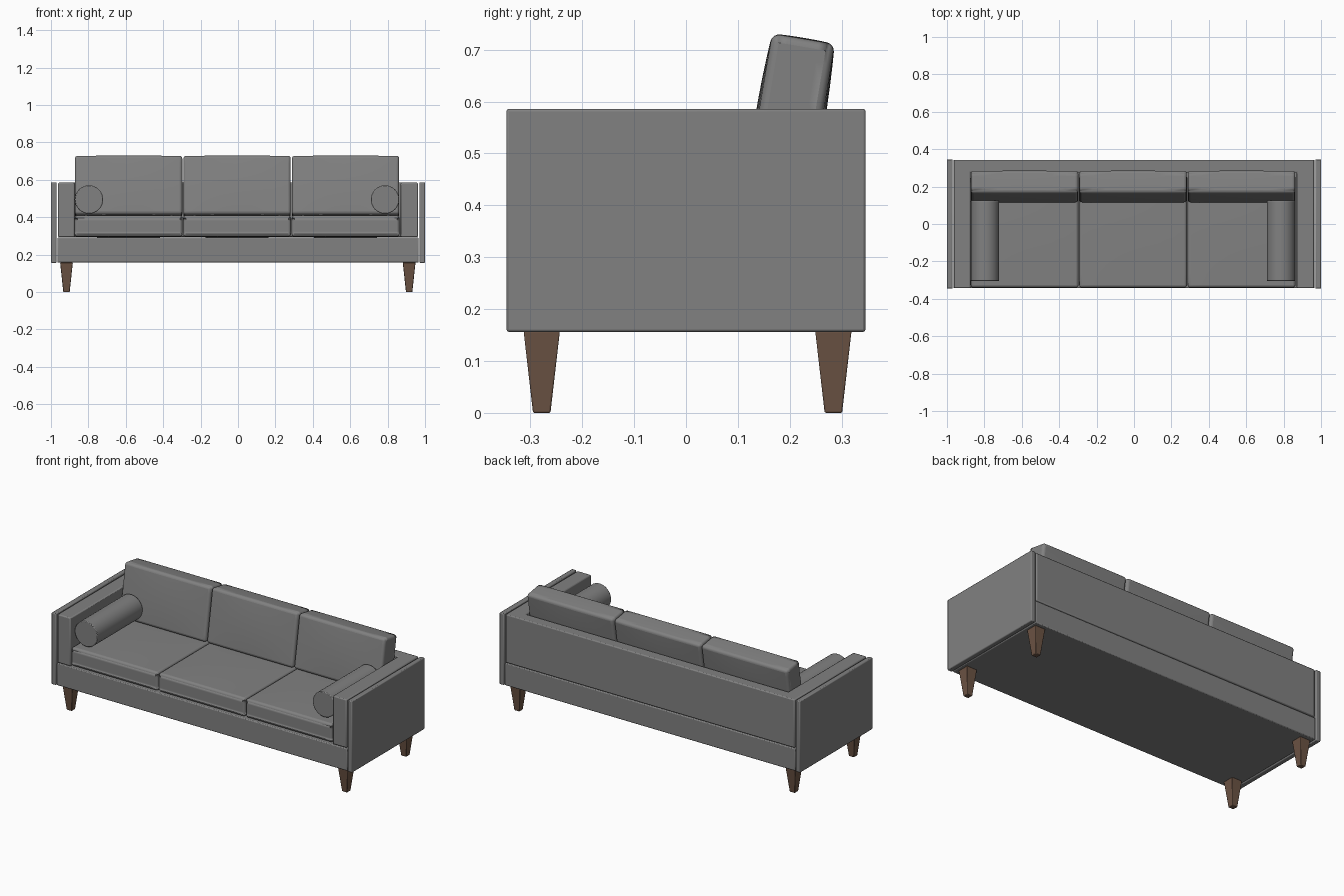
import bpy, bmesh, math
from mathutils import Matrix, Vector

if "Cube" in bpy.data.objects:
    bpy.data.objects.remove(bpy.data.objects["Cube"])


def material(name, rgb):
    m = bpy.data.materials.new(name)
    m.diffuse_color = (*rgb, 1)
    m.use_nodes = True
    m.node_tree.nodes["Principled BSDF"].inputs["Base Color"].default_value = m.diffuse_color
    return m


GREY = material("grey fabric", (0.22, 0.22, 0.22))
WOOD = material("brown wood", (0.15, 0.088, 0.058))


def finish(bm, name, mat, bevel=0.0, segments=2, smooth=True):
    bmesh.ops.recalc_face_normals(bm, faces=bm.faces)
    me = bpy.data.meshes.new(name)
    bm.to_mesh(me)
    bm.free()
    ob = bpy.data.objects.new(name, me)
    bpy.context.collection.objects.link(ob)
    me.materials.append(mat)
    if bevel:
        mod = ob.modifiers.new("soft edges", 'BEVEL')
        mod.width, mod.segments = bevel, segments
        mod.limit_method, mod.angle_limit = 'ANGLE', math.radians(45)
    if smooth:
        bpy.ops.object.select_all(action='DESELECT')
        ob.select_set(True)
        bpy.context.view_layer.objects.active = ob
        bpy.ops.object.shade_smooth_by_angle(angle=math.radians(40))
    return ob


def box_mesh(lo, hi):
    lo, hi = Vector(lo), Vector(hi)
    bm = bmesh.new()
    bmesh.ops.create_cube(bm, size=1, matrix=Matrix.Translation((lo + hi) / 2)
                          @ Matrix.Diagonal((*(hi - lo), 1)))
    return bm


def cushion(name, size, centre, tilt, bulge, bevel):
    """Padded box whose faces swell along the given axis amounts."""
    bm = bmesh.new()
    bmesh.ops.create_cube(bm, size=2)
    bmesh.ops.subdivide_edges(bm, edges=bm.edges[:], cuts=7, use_grid_fill=True)
    for v in bm.verts:
        p = v.co.copy()
        for a in range(3):
            b, c = (a + 1) % 3, (a + 2) % 3
            swell = bulge[a] * (1 - p[b] ** 2) * (1 - p[c] ** 2)
            v.co[a] = p[a] * (size[a] / 2 + swell)
    bm.transform(Matrix.Translation(centre) @ Matrix.Rotation(tilt, 4, 'X'))
    return finish(bm, name, GREY, bevel, 4)


# Base platform
finish(box_mesh((-0.966, -0.343, 0.157), (0.966, 0.343, 0.291)), "base", GREY, 0.005)

# U-shaped frame: inner arms and back in one extrusion
bm = bmesh.new()
outline = [(-0.962, -0.343), (-0.874, -0.343), (-0.874, 0.275), (0.87, 0.275),
           (0.87, -0.343), (0.962, -0.343), (0.962, 0.343), (-0.962, 0.343)]
face = bm.faces.new([bm.verts.new((x, y, 0.294)) for x, y in outline])
top = bmesh.ops.extrude_face_region(bm, geom=[face])["geom"]
bmesh.ops.translate(bm, vec=(0, 0, 0.291),
                    verts=[g for g in top if isinstance(g, bmesh.types.BMVert)])
finish(bm, "arm_and_back_frame", GREY, 0.006)

# Outer side panels
for side, x in (("left", -0.985), ("right", 0.985)):
    finish(box_mesh((x - 0.015, -0.346, 0.156), (x + 0.015, 0.346, 0.586)),
           side + "_side_panel", GREY, 0.005)

# Seat and back cushions
for i, place in enumerate(("left", "middle", "right")):
    x = -0.005 + (i - 1) * 0.58
    cushion(place + "_seat_cushion", (0.576, 0.6, 0.112), (x, -0.04, 0.353), 0,
            (0, 0, 0.006), 0.026)
    cushion(place + "_back_cushion", (0.574, 0.122, 0.318), (x, 0.2, 0.564),
            math.radians(-9.5), (0, 0.006, 0.002), 0.04)

# Bolsters
for side, x in (("left", -0.797), ("right", 0.786)):
    bm = bmesh.new()
    bmesh.ops.create_cone(bm, cap_ends=True, segments=32, radius1=0.076, radius2=0.076,
                          depth=0.43, matrix=Matrix.Translation((x, -0.09, 0.495))
                          @ Matrix.Rotation(math.pi / 2, 4, 'X'))
    finish(bm, side + "_bolster", GREY, 0.004)

# Tapered square legs
for side, x in (("left", -0.917), ("right", 0.915)):
    for end, y in (("front", -0.278), ("back", 0.284)):
        bm = box_mesh((x - 0.034, y - 0.035, 0), (x + 0.034, y + 0.035, 0.158))
        for v in bm.verts:
            if v.co.z < 0.1:
                v.co.x = x + (v.co.x - x) * 0.5
                v.co.y = y + (v.co.y - y) * 0.48
        finish(bm, f"{end}_{side}_leg", WOOD, 0.003)
